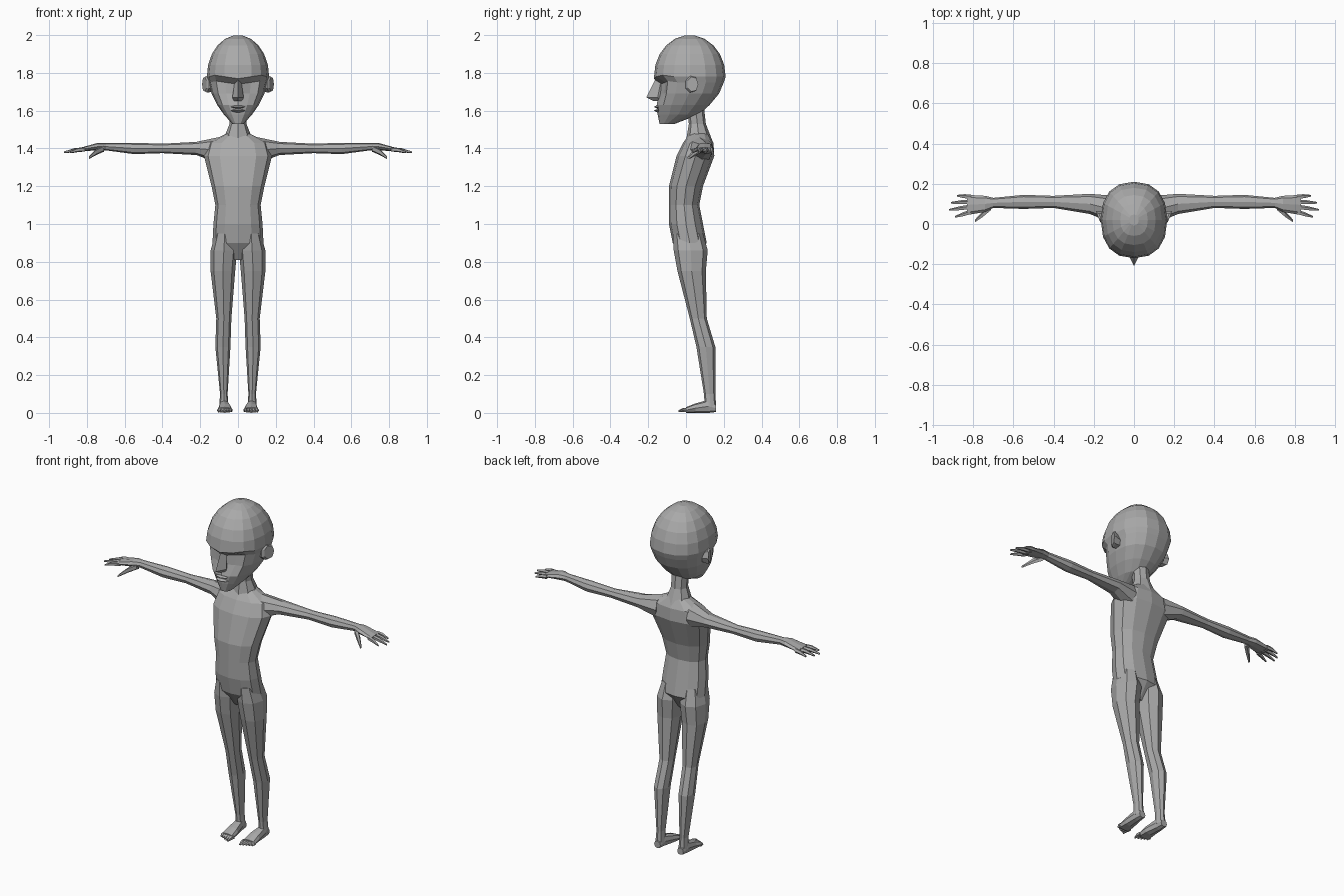
import bpy
import bmesh
from math import cos, sin, pi, copysign
from mathutils import Vector

cube = bpy.data.objects.get("Cube")
if cube:
    bpy.data.objects.remove(cube)

skin = bpy.data.materials.new("plain grey skin")
skin.use_nodes = True
grey = (.4, .4, .4, 1)
skin.diffuse_color = grey
skin.node_tree.nodes["Principled BSDF"].inputs["Base Color"].default_value = grey

# How a ring's station and its two cross coordinates become a point
PLACE = {
    "x": lambda station, across, along: (station, across, along),
    "y": lambda station, across, along: (across, station, along),
    "z": lambda station, across, along: (across, along, station),
}


def rounded(value, power):
    return copysign(abs(value) ** power, value)


def loft(name, axis, sections, sides=8, power=.9, mirror=True, sculpt=None):
    """Skin rings given as (station, two centre coordinates, two radii)."""
    bm = bmesh.new()
    rings = []
    for station, across, along, radius_across, radius_along in sections:
        ring = []
        for step in range(sides):
            angle = 2 * pi * step / sides
            point = PLACE[axis](station,
                                across + radius_across * rounded(cos(angle), power),
                                along + radius_along * rounded(sin(angle), power))
            ring.append(bm.verts.new(point))
        rings.append(ring)
    for low, high in zip(rings, rings[1:]):
        for this in range(sides):
            after = (this + 1) % sides
            bm.faces.new((low[this], low[after], high[after], high[this]))
    bm.faces.new(rings[0])
    bm.faces.new(rings[-1])
    if sculpt:
        for vert in bm.verts:
            sculpt(vert.co)
    bmesh.ops.recalc_face_normals(bm, faces=bm.faces)
    mesh = bpy.data.meshes.new(name)
    bm.to_mesh(mesh)
    bm.free()
    mesh.materials.append(skin)
    body_part = bpy.data.objects.new(name, mesh)
    bpy.context.collection.objects.link(body_part)
    if mirror:
        modifier = body_part.modifiers.new("Mirror", "MIRROR")
        modifier.use_mirror_merge = False


def upright(name, rows, **options):
    """Central loft along z from rows of (height, half width, y centre, half depth)."""
    sections = [(height, 0, centre, width, depth) for height, width, centre, depth in rows]
    loft(name, "z", sections, mirror=False, **options)


def digit(name, axis, start, end, thick):
    """Tapered finger or toe with a raised knuckle between two ends."""
    start, end = Vector(start), Vector(end)
    knuckle = start.lerp(end, .5)
    knuckle.z += thick / 3
    sections = []
    for point, radius in ((start, thick), (knuckle, thick * .9), (end, thick * .4)):
        station, across, along = point
        sections.append((station, across, along, radius, radius))
    loft(name, axis, sections, sides=5)


# Head: the brow slants down to the middle and the eye sockets are pressed in
def shape_face(co):
    in_front = co.y < -.08
    if in_front and 1.73 < co.z < 1.8:
        co.z += .15 * (abs(co.x) - .07)
    if in_front and 1.67 < co.z < 1.77 and .02 < abs(co.x) < .1:
        co.y += .02


cranium = []
for step in range(1, 13, 2):
    tilt = pi / 2 * step / 11
    cranium.append((1.78 + .22 * cos(tilt), .165 * sin(tilt), .02, .19 * sin(tilt)))
jaw = [
    (1.75, .155, .03, .17),
    (1.69, .14, .015, .16),
    (1.63, .11, -.015, .14),
    (1.58, .075, -.04, .11),
    (1.53, .03, -.1, .04),
]
upright("head", cranium + jaw, sides=16, power=.85, sculpt=shape_face)

# Nose and lips
upright("nose", [
    (1.77, .015, -.13, .03),
    (1.67, .03, -.15, .06),
    (1.65, .02, -.14, .03),
], sides=4)
for name, height in (("upper_lip", 1.62), ("lower_lip", 1.6)):
    upright(name, [
        (height + .01, .02, -.13, .02),
        (height, .045, -.13, .04),
        (height - .01, .02, -.13, .02),
    ], sides=8)


# Ears flare outward toward the back
def flare_ear(co):
    co.x += .4 * (co.y - .04)


loft("ears", "x", [
    (.13, .03, 1.73, .03, .03),
    (.17, .03, 1.74, .035, .045),
    (.18, .035, 1.74, .03, .04),
], sides=7, sculpt=flare_ear)

# Neck and torso
upright("neck", [
    (1.62, .045, .05, .045),
    (1.53, .045, .06, .045),
    (1.44, .08, .07, .07),
])
upright("torso", [
    (1.48, .06, .07, .05),
    (1.43, .16, .065, .08),
    (1.36, .18, .05, .1),
    (1.2, .14, 0, .09),
    (1.1, .12, -.01, .08),
    (1, .13, 0, .09),
    (.9, .135, .02, .09),
    (.81, .03, .02, .03),
], sides=12)

# Arms, fingers and thumbs
loft("arms", "x", [
    (.1, .07, 1.39, .07, .07),
    (.22, .1, 1.4, .05, .035),
    (.4, .11, 1.4, .03, .025),
    (.55, .11, 1.4, .035, .03),
    (.7, .105, 1.41, .025, .02),
    (.74, .1, 1.41, .04, .02),
    (.83, .095, 1.395, .05, .01),
])
for finger, reach in enumerate((.89, .92, .91, .88)):
    root = .06 + .025 * finger
    tip = .035 + .035 * finger
    digit(f"finger_{finger}", "x", (.81, root, 1.395), (reach, tip, 1.38), .012)
digit("thumbs", "x", (.71, .085, 1.4), (.79, .015, 1.35), .018)

# Legs
loft("legs", "z", [
    (.95, .07, .01, .05, .08),
    (.86, .075, .025, .07, .09),
    (.75, .08, .03, .065, .075),
    (.5, .075, .065, .04, .045),
    (.35, .08, .105, .04, .05),
    (.1, .075, .125, .02, .03),
    (.03, .075, .13, .025, .03),
])

# Feet and toes
loft("feet", "y", [
    (.16, .075, .025, .02, .02),
    (.12, .075, .035, .025, .035),
    (.05, .07, .025, .035, .025),
    (0, .07, .015, .04, .015),
], power=.8)
for toe in range(5):
    across = .04 + .015 * toe
    digit(f"toe_{toe}", "y", (.01, across, .014), (-.04 + .007 * toe, across, .01), .012)
